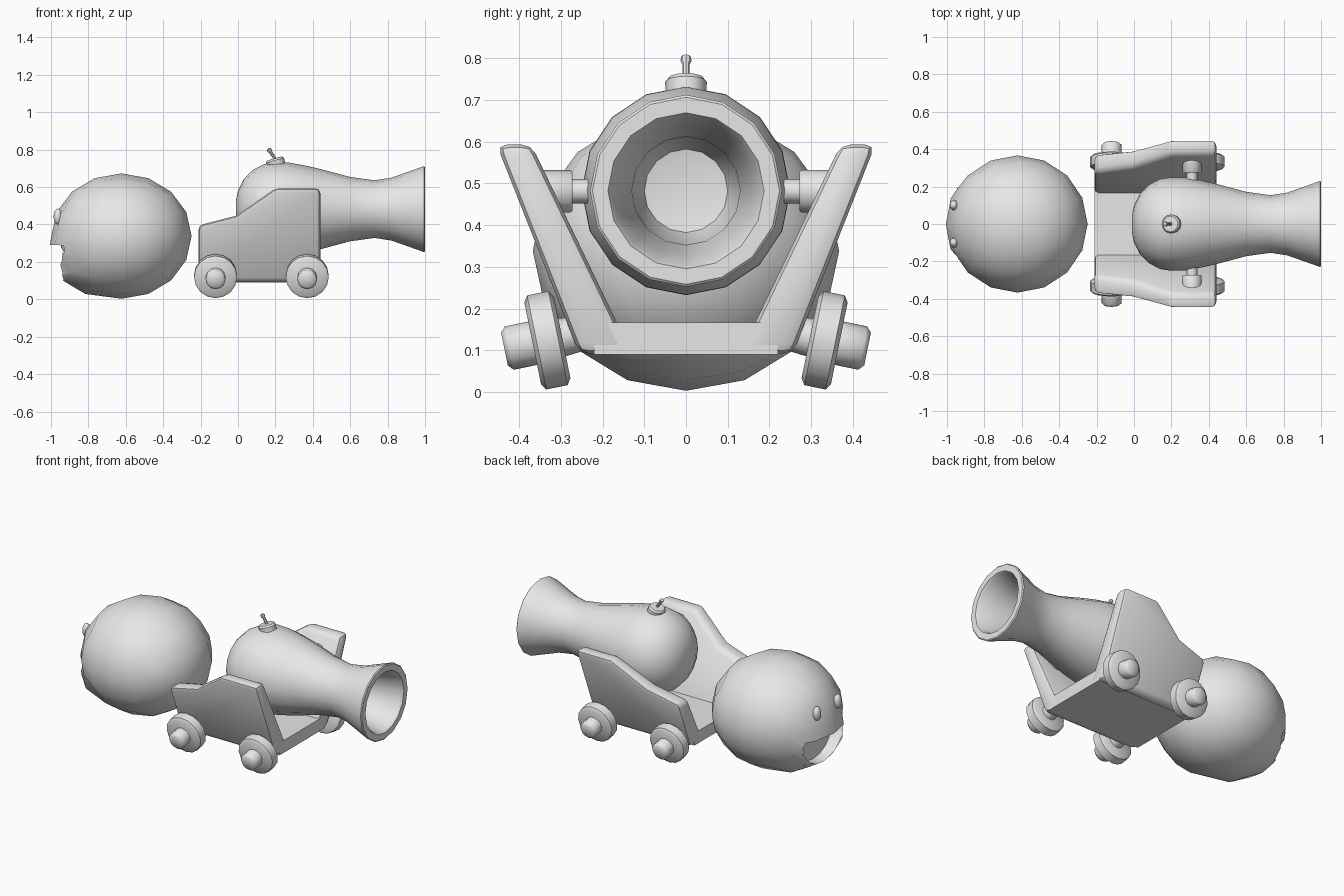
import bpy, bmesh, math
from mathutils import Vector, Matrix

if "Cube" in bpy.data.objects:
    bpy.data.objects.remove(bpy.data.objects["Cube"])

grey = bpy.data.materials.new("grey")
grey.diffuse_color = (0.8, 0.8, 0.8, 1)
grey.use_nodes = True
grey.node_tree.nodes["Principled BSDF"].inputs["Base Color"].default_value = grey.diffuse_color


def finish(name, bm, bevel=0, angle=40, segments=2):
    """Turn a bmesh into a smooth-shaded object with optional rounded edges."""
    bmesh.ops.recalc_face_normals(bm, faces=bm.faces)
    me = bpy.data.meshes.new(name)
    bm.to_mesh(me)
    bm.free()
    ob = bpy.data.objects.new(name, me)
    bpy.context.collection.objects.link(ob)
    me.materials.append(grey)
    bpy.ops.object.select_all(action='DESELECT')
    bpy.context.view_layer.objects.active = ob
    ob.select_set(True)
    if bevel:
        m = ob.modifiers.new("round", 'BEVEL')
        m.width, m.segments, m.limit_method = bevel, segments, 'ANGLE'
        bpy.ops.object.modifier_apply(modifier=m.name)
    bpy.ops.object.shade_smooth_by_angle(angle=math.radians(angle))
    return ob


def lathe(name, profile, origin, axis, sides=16, angle=40):
    """Spin (distance, radius) points around an axis."""
    bm = bmesh.new()
    rot = Vector((0, 0, 1)).rotation_difference(Vector(axis)).to_matrix()
    rings = []
    for d, r in profile:
        if r == 0:
            rings.append([bm.verts.new((0, 0, d))] * sides)
        else:
            rings.append([bm.verts.new((r * math.cos(2 * math.pi * i / sides),
                                        r * math.sin(2 * math.pi * i / sides), d))
                          for i in range(sides)])
    for a, b in zip(rings, rings[1:]):
        for i in range(sides):
            j = (i + 1) % sides
            bm.faces.new(dict.fromkeys((a[i], a[j], b[j], b[i])))
    bm.transform(Matrix.Translation(origin) @ rot.to_4x4())
    return finish(name, bm, angle=angle)


def prism(pts, lo, hi):
    """Loft one closed outline between two point-placing functions."""
    bm = bmesh.new()
    a = [bm.verts.new(lo(*p)) for p in pts]
    b = [bm.verts.new(hi(*p)) for p in pts]
    bm.faces.new(a)
    bm.faces.new(b[::-1])
    for i in range(len(pts)):
        j = (i + 1) % len(pts)
        bm.faces.new((a[i], a[j], b[j], b[i]))
    return bm


# Mouth cutter: a D-shaped prism along x
half = [(0.21, 0.30), (0.225, 0.27), (0.20, 0.20), (0.14, 0.13), (0.07, 0.095)]
outline = half + [(0, 0.085)] + [(-y, z) for y, z in half[::-1]]
cutter = finish("mouth_cutter", prism(outline, lambda y, z: (-1.2, y, z),
                                      lambda y, z: (-0.87, y * 0.85, 0.2 + (z - 0.2) * 0.85)))
cutter.hide_render = True

# Head: rounded cube ball with a slightly pushed-out lower lip
bm = bmesh.new()
bmesh.ops.create_cube(bm, size=2)
bmesh.ops.subdivide_edges(bm, edges=bm.edges[:], cuts=3, use_grid_fill=True)
for v in bm.verts:
    n = Vector([math.tan(c * math.pi / 4) for c in v.co]).normalized()
    lip = 0.05 if n.x < -0.3 and -0.95 < n.z < -0.3 and abs(n.y) < 0.6 else 0
    v.co = (-0.623 + 0.375 * n.x - lip, 0.367 * n.y, 0.338 + 0.335 * n.z)
head = finish("head", bm)
m = head.modifiers.new("mouth", 'BOOLEAN')
m.object, m.operation, m.solver = cutter, 'DIFFERENCE', 'EXACT'
bpy.ops.object.modifier_apply(modifier=m.name)
bpy.ops.object.shade_smooth_by_angle(angle=math.radians(40))
bpy.data.objects.remove(cutter)

# Eyes
for s in (-1, 1):
    bm = bmesh.new()
    bmesh.ops.create_uvsphere(bm, u_segments=12, v_segments=8, radius=1)
    bm.transform(Matrix.Translation((-0.963, s * 0.1, 0.442)) @ Matrix.Diagonal((0.023, 0.027, 0.043, 1)))
    finish("eye", bm)

# Barrel: bulbous outside, flared muzzle and hollow bore
lathe("barrel", [(-0.012, 0), (-0.01, 0.05), (0, 0.1), (0.03, 0.16), (0.08, 0.21), (0.14, 0.241),
                 (0.2, 0.25), (0.27, 0.249), (0.36, 0.233), (0.45, 0.212), (0.6, 0.172), (0.73, 0.154),
                 (0.82, 0.168), (0.9, 0.196), (0.995, 0.23), (1, 0.224), (1, 0.187), (0.985, 0.178),
                 (0.88, 0.155), (0.75, 0.13), (0.6, 0.125), (0.52, 0.1), (0.5, 0)],
      (0, 0, 0.482), (1, 0, 0))

# Fuse cap and wick
tilt = (-0.28, 0, 0.96)
lathe("fuse_cap", [(-0.03, 0), (-0.03, 0.048), (0.008, 0.05), (0.018, 0.042), (0.02, 0)],
      (0.2, 0, 0.735), tilt, 12)
lathe("wick", [(0, 0), (0, 0.008), (0.045, 0.009), (0.053, 0.013), (0.065, 0.012), (0.071, 0)],
      (0.2, 0, 0.748), (-0.55, 0, 0.83), 8)

# Carriage floor
bm = bmesh.new()
bmesh.ops.create_cube(bm, size=1)
bm.transform(Matrix.Translation((0.113, 0, 0.128)) @ Matrix.Diagonal((0.65, 0.44, 0.076, 1)))
finish("carriage_floor", bm)

side = [(-0.212, 0.092), (-0.212, 0.395), (-0.01, 0.447), (0.2, 0.593), (0.44, 0.593), (0.44, 0.092)]
wheel = [(-0.036, 0), (-0.036, 0.1), (-0.026, 0.115), (0.026, 0.115), (0.036, 0.1), (0.036, 0)]
hub = [(-0.1, 0), (-0.1, 0.04), (0.03, 0.053), (0.093, 0.053), (0.105, 0.04), (0.105, 0)]
for s in (-1, 1):
    # Leaning side panel
    finish("side_panel", prism(side, lambda x, z: (x, s * (0.165 + (z - 0.165) * 0.48), z),
                               lambda x, z: (x, s * (0.255 + (z - 0.09) * 0.395), z)), 0.025)
    # Barrel pin and its bearing
    lathe("barrel_pin", [(0.15, 0), (0.15, 0.029), (0.3, 0.029), (0.3, 0)],
          (0.31, 0, 0.481), (0, s, 0), 12)
    lathe("pin_bearing", [(0.272, 0), (0.272, 0.047), (0.277, 0.051), (0.36, 0.051), (0.36, 0)],
          (0.31, 0, 0.481), (0, s, 0), 12)
    # Splayed wheels with hubs
    for x in (-0.12, 0.37):
        axis = (0, s * 0.98, -0.2)
        lathe("wheel", wheel, (x, s * 0.332, 0.124), axis, 16, 50)
        lathe("hub", hub, (x, s * 0.332, 0.124), axis, 12, 50)
